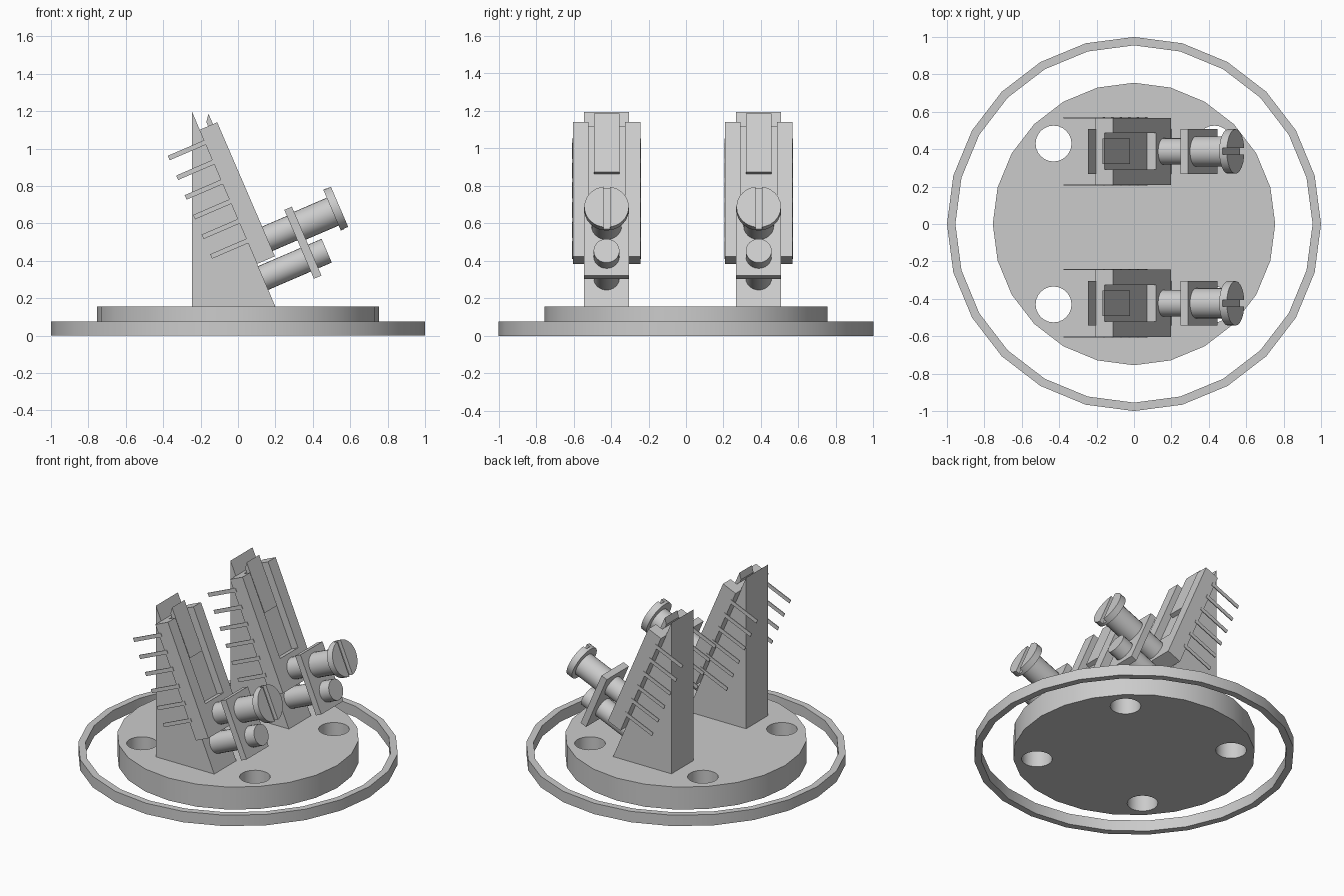
import bpy, bmesh, math
from mathutils import Matrix, Vector

old = bpy.data.objects.get("Cube")
if old:
    bpy.data.objects.remove(old, do_unlink=True)

grey = bpy.data.materials.new("light grey")
grey.use_nodes = True
color = (0.6, 0.6, 0.6, 1)
grey.diffuse_color = color
grey.node_tree.nodes["Principled BSDF"].inputs["Base Color"].default_value = color


def finish(name, bm, matrix):
    bmesh.ops.recalc_face_normals(bm, faces=bm.faces)
    mesh = bpy.data.meshes.new(name)
    bm.to_mesh(mesh)
    bm.free()
    mesh.materials.append(grey)
    obj = bpy.data.objects.new(name, mesh)
    bpy.context.collection.objects.link(obj)
    obj.matrix_world = matrix
    return obj


def prism(name, points, width, matrix, y=0):
    """Extrude an x-z profile symmetrically along y."""
    bm = bmesh.new()
    face = bm.faces.new([bm.verts.new((px, y - width / 2, pz)) for px, pz in points])
    out = bmesh.ops.extrude_face_region(bm, geom=[face])
    moved = [v for v in out["geom"] if isinstance(v, bmesh.types.BMVert)]
    bmesh.ops.translate(bm, verts=moved, vec=(0, width, 0))
    return finish(name, bm, matrix)


def block(name, x0, x1, z0, z1, width, matrix, y=0):
    return prism(name, [(x0, z0), (x1, z0), (x1, z1), (x0, z1)], width, matrix, y)


def cylinder(name, radius, start, end, matrix):
    """Cylinder along the z axis of the given matrix."""
    bm = bmesh.new()
    bmesh.ops.create_cone(bm, cap_ends=True, segments=24, radius1=radius,
                          radius2=radius, depth=end - start)
    bmesh.ops.translate(bm, verts=bm.verts, vec=(0, 0, (start + end) / 2))
    return finish(name, bm, matrix)


def cut(obj, cutters):
    """Subtract the cutters, bake the result and delete them."""
    for cutter in cutters:
        cutter.hide_render = True
        mod = obj.modifiers.new("cut", "BOOLEAN")
        mod.operation, mod.solver, mod.object = "DIFFERENCE", "EXACT", cutter
    bpy.context.view_layer.update()
    deps = bpy.context.evaluated_depsgraph_get()
    mesh = bpy.data.meshes.new_from_object(obj.evaluated_get(deps))
    obj.modifiers.clear()
    obj.data = mesh
    for cutter in cutters:
        bpy.data.objects.remove(cutter, do_unlink=True)


def smooth(obj):
    bpy.ops.object.select_all(action="DESELECT")
    obj.select_set(True)
    bpy.context.view_layer.objects.active = obj
    bpy.ops.object.shade_smooth_by_angle(angle=math.radians(30))


world = Matrix.Identity(4)

# Outer ring
bm = bmesh.new()
ring = [bm.verts.new(p) for p in ((0.955, 0, 0), (1, 0, 0), (1, 0, 0.075), (0.955, 0, 0.075))]
edges = [bm.edges.new((ring[i], ring[i - 1])) for i in range(4)]
bmesh.ops.spin(bm, geom=ring + edges, cent=(0, 0, 0), axis=(0, 0, 1),
               angle=math.tau, steps=24)
bmesh.ops.remove_doubles(bm, verts=bm.verts, dist=0.001)
smooth(finish("outer_ring", bm, world))

# Base disc with four mounting holes
disc = cylinder("base_disc", 0.755, 0, 0.155, world)
cut(disc, [cylinder("hole_cutter", 0.096, -0.1, 0.3, Matrix.Translation((x, y, 0)))
           for x in (-0.43, 0.43) for y in (-0.43, 0.43)])
smooth(disc)

# Two identical sensor towers
for side, cy in (("front", -0.424), ("back", 0.388)):
    # Wedge pillar
    prism(side + "_wedge", [(-0.245, 0.15), (0.202, 0.15), (-0.245, 1.195)], 0.24,
          Matrix.Translation((0, cy, 0)))

    # Tilted frame: x leaves the sloped face, z runs up along it
    tilt = (Matrix.Translation((0.2, cy, 0.155))
            @ Matrix.Rotation(math.radians(-23.3), 4, "Y"))

    # Slotted housing with an angled clip in the slot
    housing = block(side + "_housing", 0, 0.104, 0.248, 1.028, 0.36, tilt)
    cut(housing, [block("slot_cutter", 0.052, 0.2, 0.45, 1.2, 0.195, tilt)])
    prism(side + "_clip", [(0.052, 0.748), (0.081, 0.748), (0.079, 1.089), (0.051, 1.052)],
          0.136, tilt)

    # Two rows of flat pins
    for row, py in (("right", -0.18), ("left", 0.18)):
        for i in range(6):
            z = 0.382 + i * 0.1146
            block(f"{side}_{row}_pin_{i + 1}", -0.21, 0.02, z - 0.013, z + 0.013,
                  0.006, tilt, py)

    # Clamp plate
    block(side + "_clamp_plate", 0.248, 0.292, 0.055, 0.456, 0.24, tilt)

    # Post and slotted screw, both standing off the slope
    def axis(height):
        return tilt @ Matrix.Translation((0, 0, height)) @ Matrix.Rotation(math.pi / 2, 4, "Y")

    smooth(cylinder(side + "_lower_post", 0.069, 0, 0.37, axis(0.166)))
    smooth(cylinder(side + "_screw_tip", 0.071, 0.09, 0.25, axis(0.35)))
    smooth(cylinder(side + "_screw_shaft", 0.081, 0.285, 0.487, axis(0.345)))
    head = cylinder(side + "_screw_head", 0.119, 0.482, 0.526, axis(0.354))
    cut(head, [block("groove_cutter", 0.5, 0.6, 0.1, 0.6, 0.035, tilt)])
    smooth(head)
